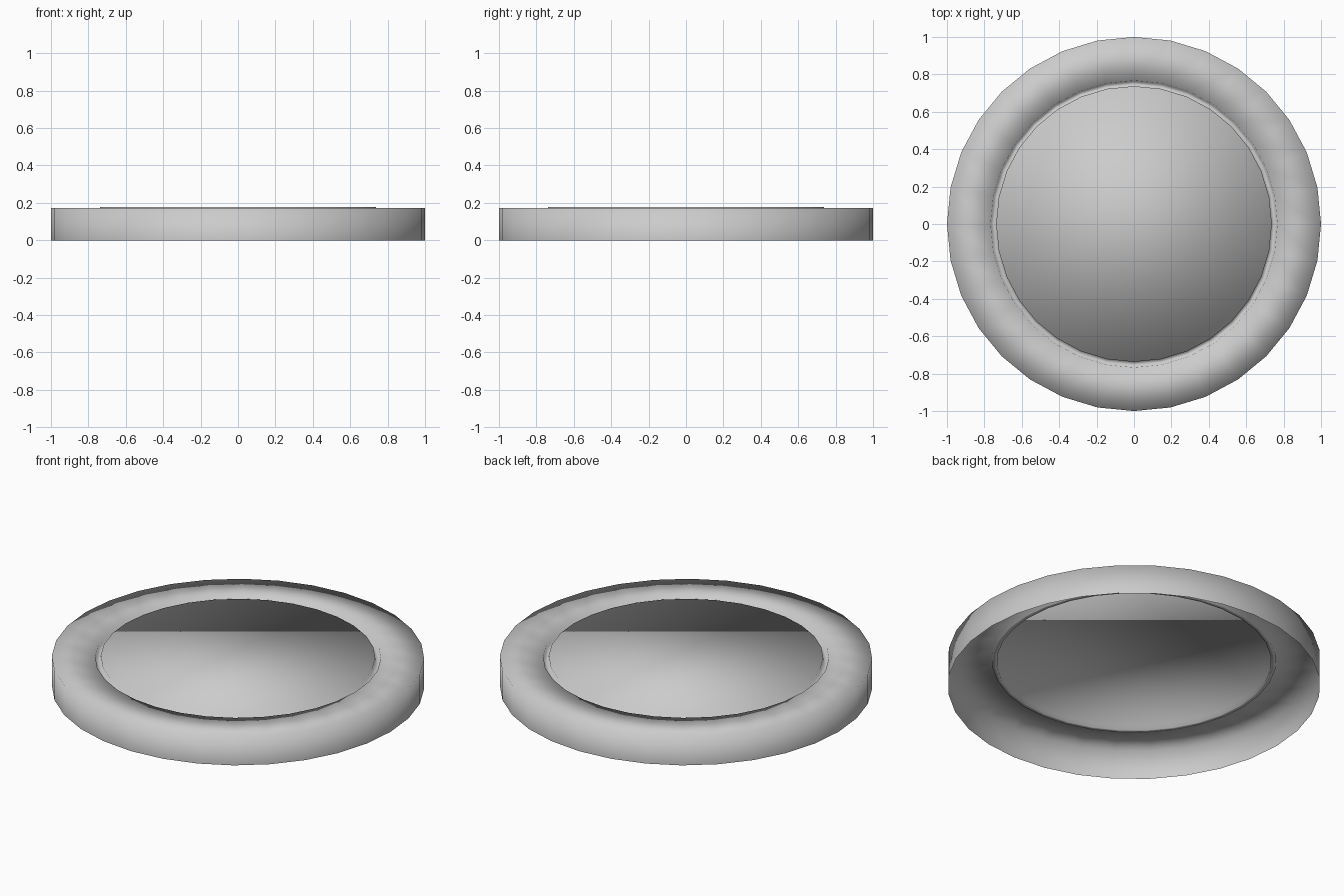
import bpy
import bmesh
import math

SIDES = 32

cube = bpy.data.objects.get("Cube")
if cube:
    bpy.data.objects.remove(cube, do_unlink=True)

# Single pale grey material
grey = bpy.data.materials.new("pale_grey")
colour = (0.6, 0.6, 0.6, 1.0)
grey.diffuse_color = colour
grey.use_nodes = True
grey.node_tree.nodes["Principled BSDF"].inputs["Base Color"].default_value = colour

# Cross-section from the open bottom edge to the raised centre: (radius, height)
profile = [
    (1.0, 0.0),       # foot of outer wall
    (1.0, 0.173),     # outer rim
    (0.767, 0.173),   # inner edge of flat border
    (0.762, 0.150),   # groove floor, outer
    (0.737, 0.150),   # groove floor, inner
    (0.737, 0.177),   # edge of centre disc
]


def lathe(name, points, material):
    """Turn a profile into an open shell, closing its last loop with a flat cap."""
    bm = bmesh.new()
    loops = []
    for radius, height in points:
        angles = [math.tau * i / SIDES for i in range(SIDES)]
        loops.append([bm.verts.new((radius * math.cos(a), radius * math.sin(a), height))
                      for a in angles])
    for low, high in zip(loops, loops[1:]):
        for i in range(SIDES):
            j = (i + 1) % SIDES
            bm.faces.new((low[i], low[j], high[j], high[i]))
    bm.faces.new(loops[-1])
    for face in bm.faces:
        face.smooth = True
    mesh = bpy.data.meshes.new(name)
    bm.to_mesh(mesh)
    bm.free()
    mesh.materials.append(material)
    obj = bpy.data.objects.new(name, mesh)
    bpy.context.collection.objects.link(obj)
    return obj


# Round lid: outer wall, flat border, narrow groove and centre disc
lathe("round_lid", profile, grey)
